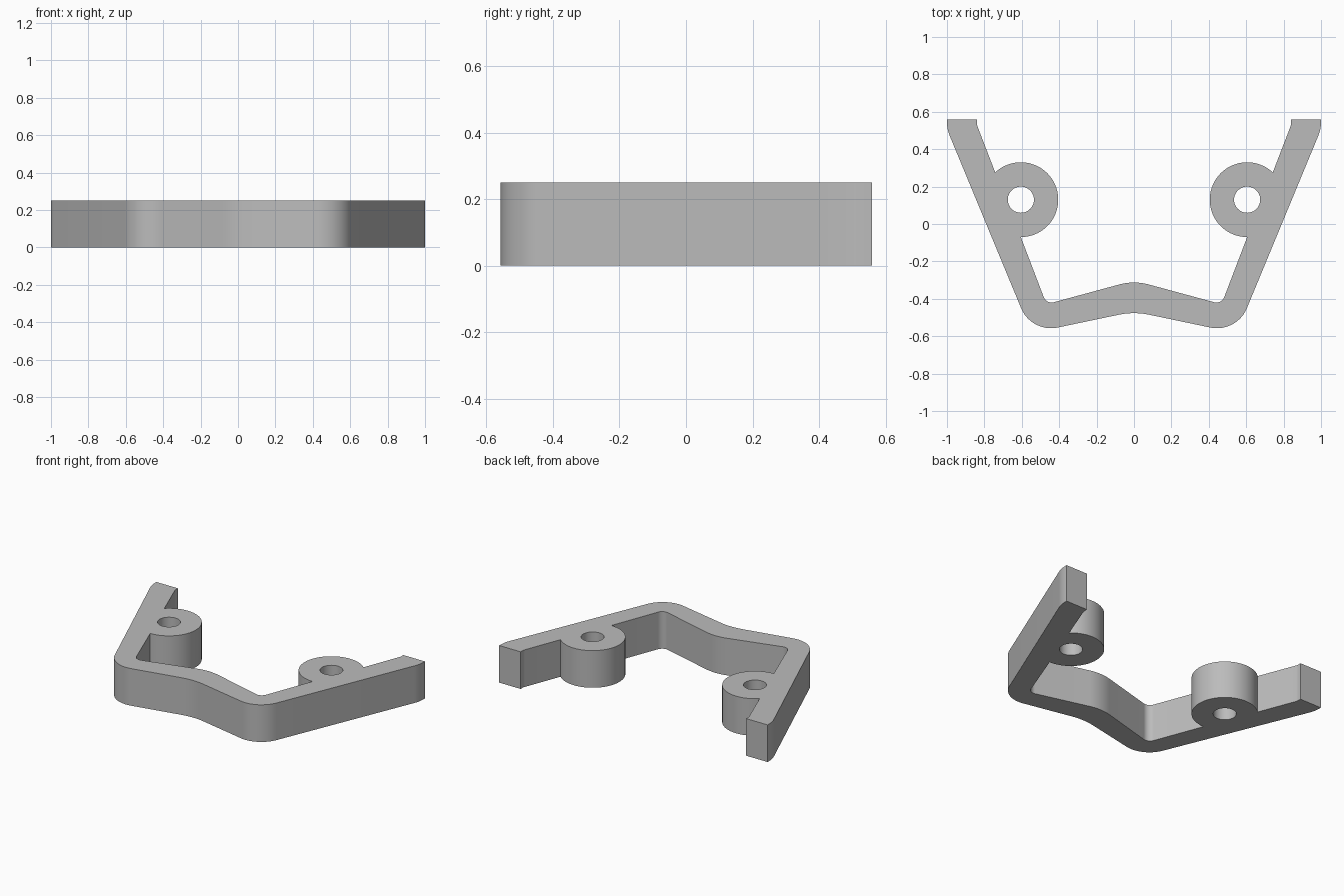
import bpy, bmesh
from math import cos, sin, tan, radians
from mathutils import Vector

HEIGHT = 0.25
BOSS = Vector((0.605, 0.13))
BOSS_R, HOLE_R = 0.2, 0.07

cube = bpy.data.objects.get("Cube")
if cube:
    bpy.data.objects.remove(cube, do_unlink=True)


def arc(centre, r, a0, a1, n):
    """Points on an arc, angles in degrees."""
    angles = [radians(a0 + (a1 - a0) * i / n) for i in range(n + 1)]
    return [centre + r * Vector((cos(a), sin(a))) for a in angles]


def fillet(corners, steps=10):
    """Round each (x, y, radius) corner of a closed loop."""
    pts = []
    for i, (x, y, r) in enumerate(corners):
        p = Vector((x, y))
        if r == 0:
            pts.append(p)
            continue
        to_prev = (Vector(corners[i - 1][:2]) - p).normalized()
        to_next = (Vector(corners[(i + 1) % len(corners)][:2]) - p).normalized()
        half = to_prev.angle(to_next) / 2
        centre = p + (to_prev + to_next).normalized() * (r / sin(half))
        start = p + to_prev * (r / tan(half)) - centre
        end = p + to_next * (r / tan(half)) - centre
        for k in range(steps + 1):
            d = start.lerp(end, k / steps)
            pts.append(centre + d.normalized() * r)
    return pts


# Half outline: outer side, arm tip, boss, inner corner
boss_arc = [(p.x, p.y, 0) for p in arc(BOSS, BOSS_R, 46.8, 270, 48)]
half = [(0.5485, -0.583, 0.172), (1.0, 0.507, 0.2), (1.0, 0.56, 0),
        (0.84, 0.56, 0), (0.84, 0.53, 0.05)]
half += boss_arc + [(0.468, -0.429, 0.045)]
mirrored = [(-x, y, r) for x, y, r in reversed(half)]
outline = fillet([(0, -0.468, 0.4)] + half + [(0, -0.302, 0.3)] + mirrored)

# Screw holes
loops = [outline]
for side in (-1, 1):
    loops.append(arc(Vector((side * BOSS.x, BOSS.y)), HOLE_R, 0, 360, 40)[:-1])

# Filled, extruded profile
profile = bpy.data.curves.new("bracket_profile", "CURVE")
profile.dimensions = "2D"
profile.fill_mode = "BOTH"
profile.extrude = HEIGHT / 2
for loop in loops:
    spline = profile.splines.new("POLY")
    spline.points.add(len(loop) - 1)
    for point, p in zip(spline.points, loop):
        point.co = (p.x, p.y, 0, 1)
    spline.use_cyclic_u = True
helper = bpy.data.objects.new("bracket_profile", profile)
bpy.context.collection.objects.link(helper)
bpy.context.view_layer.update()
evaluated = helper.evaluated_get(bpy.context.evaluated_depsgraph_get())
mesh = bpy.data.meshes.new_from_object(evaluated)
bpy.data.objects.remove(helper, do_unlink=True)

# Weld caps to walls and stand it on the ground
bm = bmesh.new()
bm.from_mesh(mesh)
bmesh.ops.remove_doubles(bm, verts=bm.verts, dist=0.0001)
bmesh.ops.translate(bm, verts=bm.verts, vec=(0, 0, HEIGHT / 2))
bmesh.ops.recalc_face_normals(bm, faces=bm.faces)
bm.to_mesh(mesh)
bm.free()

# Plain grey material
grey = bpy.data.materials.new("plain_grey")
grey.use_nodes = True
colour = (0.5, 0.5, 0.5, 1)
grey.diffuse_color = colour
grey.node_tree.nodes["Principled BSDF"].inputs["Base Color"].default_value = colour
mesh.materials.clear()
mesh.materials.append(grey)

bracket = bpy.data.objects.new("bracket", mesh)
bpy.context.collection.objects.link(bracket)
bpy.ops.object.select_all(action="DESELECT")
bracket.select_set(True)
bpy.context.view_layer.objects.active = bracket
bpy.ops.object.shade_smooth_by_angle(angle=radians(30))
